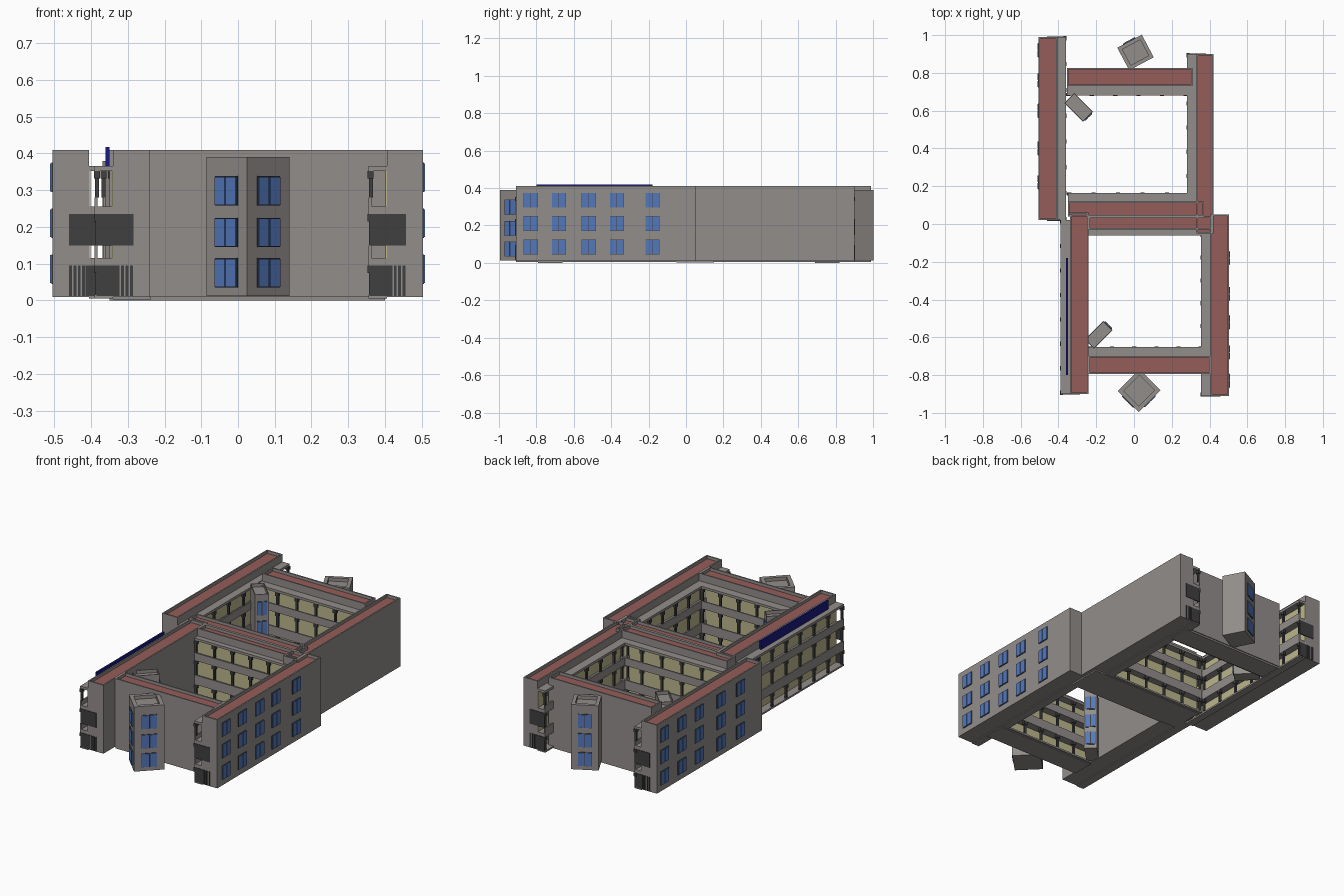
import bpy, bmesh
from math import radians, cos, sin
from mathutils import Matrix, Vector

if "Cube" in bpy.data.objects:
    bpy.data.objects.remove(bpy.data.objects["Cube"])


def material(name, rgb):
    m = bpy.data.materials.new(name)
    m.diffuse_color = (*rgb, 1)
    m.use_nodes = True
    m.node_tree.nodes["Principled BSDF"].inputs["Base Color"].default_value = m.diffuse_color
    return m


RED = material("roof_red", (0.30, 0.11, 0.10))
BLUE = material("window_blue", (0.09, 0.19, 0.50))
NAVY = material("sign_blue", (0.01, 0.01, 0.22))
CREAM = material("corridor_cream", (0.50, 0.47, 0.26))
DARK = material("dark", (0.05, 0.05, 0.05))
GREY = material("wall_grey", (0.29, 0.27, 0.26))


def boxes(name, items, mat=GREY, loc=(0, 0, 0), rot=0):
    """One object made of boxes given as (x0, x1, y0, y1, z0, z1)."""
    bm = bmesh.new()
    for x0, x1, y0, y1, z0, z1 in items:
        size = Matrix.Diagonal((x1 - x0, y1 - y0, z1 - z0, 1))
        mid = Matrix.Translation(((x0 + x1) / 2, (y0 + y1) / 2, (z0 + z1) / 2))
        bmesh.ops.create_cube(bm, size=1, matrix=mid @ size)
    me = bpy.data.meshes.new(name)
    bm.to_mesh(me)
    bm.free()
    me.materials.append(mat)
    ob = bpy.data.objects.new(name, me)
    ob.location = loc
    ob.rotation_euler.z = radians(rot)
    bpy.context.collection.objects.link(ob)
    return ob


def parapet_block(x0, x1, y0, y1, z0, deck, top, t):
    """Solid block with a raised rim around its roof."""
    return [(x0, x1, y0, y1, z0, deck),
            (x0, x1, y0, y0 + t, deck, top), (x0, x1, y1 - t, y1, deck, top),
            (x0, x0 + t, y0 + t, y1 - t, deck, top), (x1 - t, x1, y0 + t, y1 - t, deck, top)]


def windows(name, face, normal, us, zs, w, h):
    """Two-leaf windows on the wall through point face, facing angle normal."""
    frames, leaves = [], []
    for u in us:
        for z in zs:
            frames.append((u - w / 2, u + w / 2, -0.003, 0.002, z, z + h))
            for s in (-1, 1):
                c = u + s * w / 4
                leaves.append((c - w / 4 + .002, c + w / 4 - .002, -0.006, 0, z + .002, z + h - .002))
    boxes(name + "_frames", frames, DARK, (*face, 0), normal + 90)
    boxes(name + "_panes", leaves, BLUE, (*face, 0), normal + 90)


def wing(name, x0, x1, y0, y1, side, width, lo, hi):
    """Room block with recessed red roof and an open gallery on one side from lo to hi."""
    t = 0.008
    boxes(name + "_block", parapet_block(x0, x1, y0, y1, 0.01, 0.385, 0.41, t))
    boxes(name + "_roof", [(x0 + t, x1 - t, y0 + t, y1 - t, 0.38, 0.393)], RED)
    face = {"+x": x1, "-x": x0, "+y": y1, "-y": y0}[side]
    sign = 1 if side[0] == "+" else -1

    def place(u0, u1, v0, v1, z0, z1):
        a, b = sorted((face + sign * v0, face + sign * v1))
        return (a, b, u0, u1, z0, z1) if side[1] == "x" else (u0, u1, a, b, z0, z1)

    # gallery floors, solid railings and roof
    g = [place(lo, hi, 0, width, 0.005, 0.015), place(lo, hi, 0, width, 0.352, 0.366)]
    for z0, z1 in ((0.095, 0.15), (0.235, 0.28)):
        g += [place(lo, hi, 0, width, z0, z0 + 0.02),
              place(lo, hi, width - 0.008, width, z0, z1)]
    boxes(name + "_gallery", g)
    boxes(name + "_back_wall", [place(lo, hi, 0, 0.003, 0.015, 0.352)], CREAM)
    # columns with a small bracket on top
    n = max(2, round((hi - lo) / 0.13))
    cols = []
    for i in range(n + 1):
        c = lo + 0.007 + (hi - lo - 0.014) * i / n
        for z0, z1 in ((0.015, 0.095), (0.15, 0.235), (0.28, 0.352)):
            cols.append(place(c - .006, c + .006, width - .012, width - .001, z0, z1))
            cols.append(place(c - .011, c + .011, width - .014, width + .002, z1 - .02, z1))
    boxes(name + "_columns", cols, DARK)


# long wings
wing("back_left_wing", -0.505, -0.405, 0.02, 0.99, "+x", 0.045, 0.02, 0.99)
wing("back_right_wing", 0.33, 0.42, -0.05, 0.90, "-x", 0.05, 0.12, 0.90)
wing("front_left_wing", -0.34, -0.24, -0.90, 0.06, "-x", 0.05, -0.90, 0.02)
wing("front_right_wing", 0.405, 0.503, -0.91, 0.05, "-x", 0.05, -0.91, -0.05)
# cross wings
wing("back_cross_wing", -0.355, 0.31, 0.73, 0.825, "-y", 0.05, -0.355, 0.28)
wing("middle_cross_wing_back", -0.35, 0.37, 0.04, 0.12, "+y", 0.045, -0.35, 0.31)
wing("middle_cross_wing_front", -0.24, 0.41, -0.03, 0.04, "-y", 0.03, -0.24, 0.36)
wing("front_cross_wing", -0.24, 0.405, -0.795, -0.70, "+y", 0.05, -0.24, 0.36)

boxes("foundations", [(-0.35, 0.31, 0.69, 0.82, 0, 0.012), (-0.34, 0.40, -0.05, 0.15, 0.002, 0.012),
                      (-0.24, 0.40, -0.79, -0.66, 0, 0.012)])

# dark grilled openings at the ends of the long wings
ends = []
for x0, x1, y, room in ((-0.46, -0.362, 0.02, -1), (-0.46, -0.362, 0.99, -1), (0.282, 0.38, 0.90, 1),
                        (-0.385, -0.285, -0.90, 1), (0.358, 0.457, -0.91, 1)):
    ends.append((x0, x1, y - .003, y + .003, 0.15, 0.235))
    bars0, solid = (x0, (x0 + .045, x1)) if room < 0 else (x1 - .045, (x0, x1 - .045))
    ends.append((*solid, y - .003, y + .003, 0.012, 0.095))
    for i in range(4):
        b = bars0 + i * 0.012
        ends.append((b, b + 0.008, y - .003, y + .003, 0.012, 0.095))
boxes("end_grilles", ends, DARK)

# side windows
ROWS = (0.045, 0.17, 0.295)
windows("right_windows", (0.503, 0), 0, (-0.83, -0.68, -0.52, -0.37, -0.18), ROWS, 0.075, 0.08)
windows("left_windows", (-0.505, 0), 180, (-0.92, -0.76, -0.60, -0.40, -0.22), ROWS, 0.075, 0.08)


def tower(name, cx, cy, length, depth, rot, rim, top, faces, w):
    """Rotated tower; faces lists wall angles (relative to rot) that carry windows."""
    a, b = length / 2, depth / 2
    boxes(name, parapet_block(-a, a, -b, b, 0.012, top - 0.02, top, rim), GREY, (cx, cy, 0), rot)
    for i, f in enumerate(faces):
        r = a if f % 180 == 0 else b
        ang = radians(rot + f)
        windows(f"{name}_windows_{i}", (cx + r * cos(ang), cy + r * sin(ang)), rot + f,
                (0,), (0.035, 0.145, 0.258), w, 0.08)


tower("front_tower", 0.027, -0.882, 0.163, 0.156, 45, 0.022, 0.39, (180, 270), 0.085)
tower("back_tower", 0.008, 0.908, 0.147, 0.135, 28, 0.02, 0.39, (90,), 0.075)
tower("back_court_stair", -0.293, 0.618, 0.14, 0.075, -45, 0.004, 0.38, (0,), 0.055)
tower("front_court_stair", -0.187, -0.587, 0.14, 0.07, 45, 0.004, 0.38, (0,), 0.055)

# plain sign board on the front left roof edge
boxes("sign_board", [(-0.36, -0.35, -0.80, -0.18, 0.366, 0.418)], NAVY)
